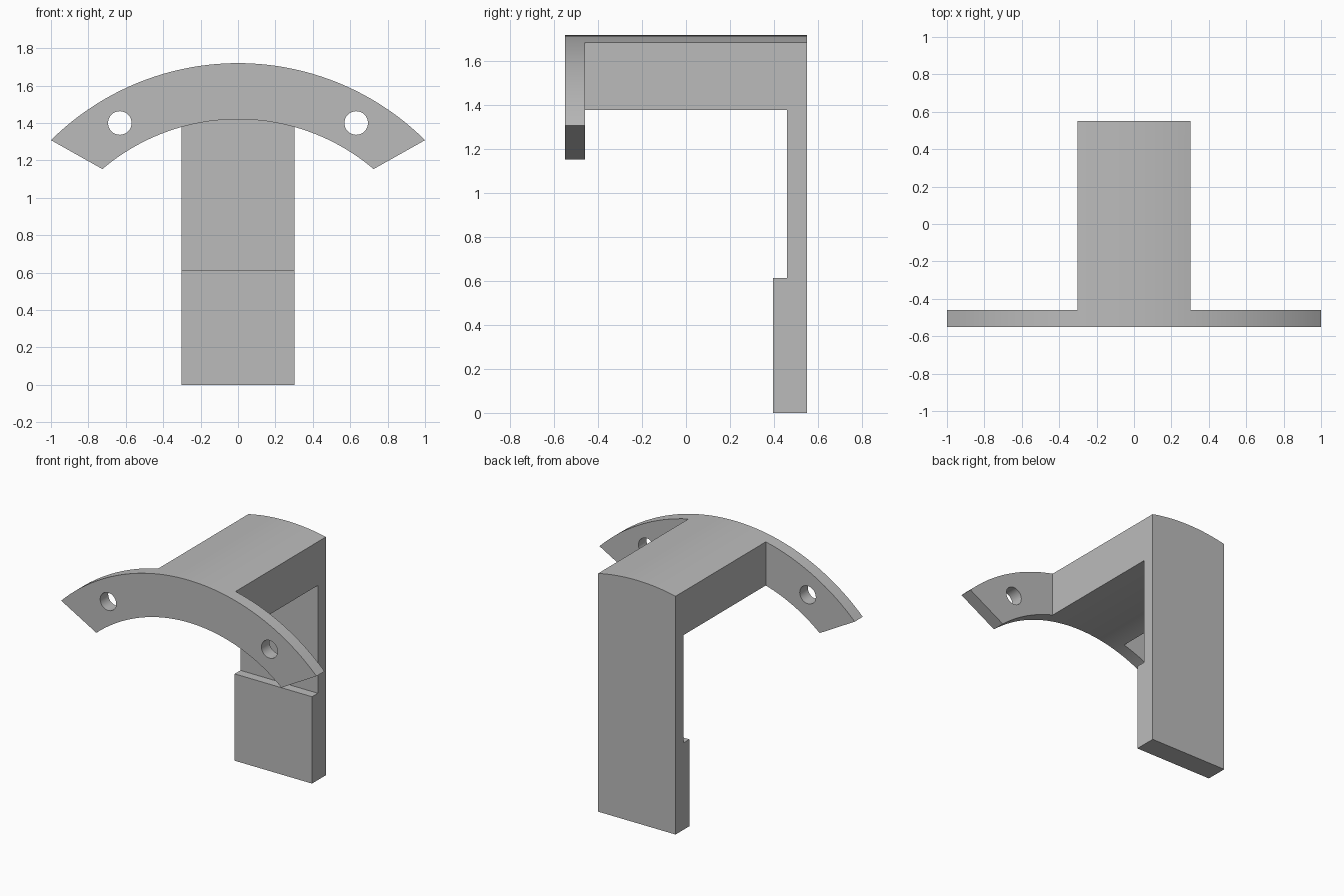
import bpy, bmesh, math
from mathutils import Vector

cube = bpy.data.objects.get("Cube")
if cube:
    bpy.data.objects.remove(cube, do_unlink=True)

CENTRE_Z, R_OUT, R_IN = 0.30, 1.42, 1.12
HALF_W = 0.303                   # half width of beam and post
FRONT, BACK, PLATE = -0.55, 0.55, 0.09

grey = bpy.data.materials.new("plain grey")
grey.use_nodes = True
grey.diffuse_color = (0.5, 0.5, 0.5, 1)
grey.node_tree.nodes["Principled BSDF"].inputs["Base Color"].default_value = (0.5, 0.5, 0.5, 1)


def extrude(name, points, direction):
    """Solid made by sweeping a closed outline along a direction."""
    bm = bmesh.new()
    face = bm.faces.new([bm.verts.new(p) for p in points])
    swept = bmesh.ops.extrude_face_region(bm, geom=[face])["geom"]
    verts = [v for v in swept if isinstance(v, bmesh.types.BMVert)]
    bmesh.ops.translate(bm, verts=verts, vec=Vector(direction))
    bmesh.ops.recalc_face_normals(bm, faces=bm.faces)
    mesh = bpy.data.meshes.new(name)
    bm.to_mesh(mesh)
    bm.free()
    mesh.materials.append(grey)
    obj = bpy.data.objects.new(name, mesh)
    bpy.context.collection.objects.link(obj)
    return obj


def arc(radius, stops, y, steps=16):
    """Arc points from left to right, with a point at every stop in x."""
    angles = [math.asin(x / radius) for x in stops]
    turns = [angles[0]]
    for a, b in zip(angles, angles[1:]):
        turns += [a + (b - a) * i / steps for i in range(1, steps + 1)]
    return [(radius * math.sin(t), y, CENTRE_Z + radius * math.cos(t)) for t in turns]


def band(name, x_out, x_in, y, depth):
    """Curved band between the two radii."""
    stops = lambda end: sorted({-end, -HALF_W, HALF_W, end})
    outline = arc(R_OUT, stops(x_out), y) + arc(R_IN, stops(x_in), y)[::-1]
    return extrude(name, outline, (0, depth, 0))


def combine(target, tool, operation):
    mod = target.modifiers.new(operation.title(), 'BOOLEAN')
    mod.operation, mod.solver, mod.object = operation, 'EXACT', tool
    bpy.context.view_layer.objects.active = target
    bpy.ops.object.modifier_apply(modifier=mod.name)
    bpy.data.objects.remove(tool, do_unlink=True)


# Curved mounting flange with two bolt holes
bracket = band("curved_bracket", 1.0, 0.725, FRONT, PLATE)
for side in (-1, 1):
    bpy.ops.mesh.primitive_cylinder_add(vertices=48, radius=0.063, depth=0.4,
                                        location=(side * 0.632, FRONT, 1.40),
                                        rotation=(math.pi / 2, 0, 0))
    combine(bracket, bpy.context.object, 'DIFFERENCE')

# Arched beam running back from the flange
beam = band("beam", HALF_W, HALF_W, FRONT + PLATE / 2, BACK - FRONT - PLATE / 2)
combine(bracket, beam, 'UNION')

# Rear post with a thicker pad at its foot
inner, pad, pad_top, top = BACK - PLATE, 0.395, 0.615, 1.5
side_outline = [(BACK, 0), (BACK, top), (inner, top), (inner, pad_top), (pad, pad_top), (pad, 0)]
post = extrude("post", [(-HALF_W, y, z) for y, z in side_outline], (2 * HALF_W, 0, 0))
combine(bracket, post, 'UNION')

# Smooth curves, sharp edges
bpy.ops.object.select_all(action='DESELECT')
bracket.select_set(True)
bpy.context.view_layer.objects.active = bracket
bpy.ops.object.shade_smooth_by_angle(angle=math.radians(30))
